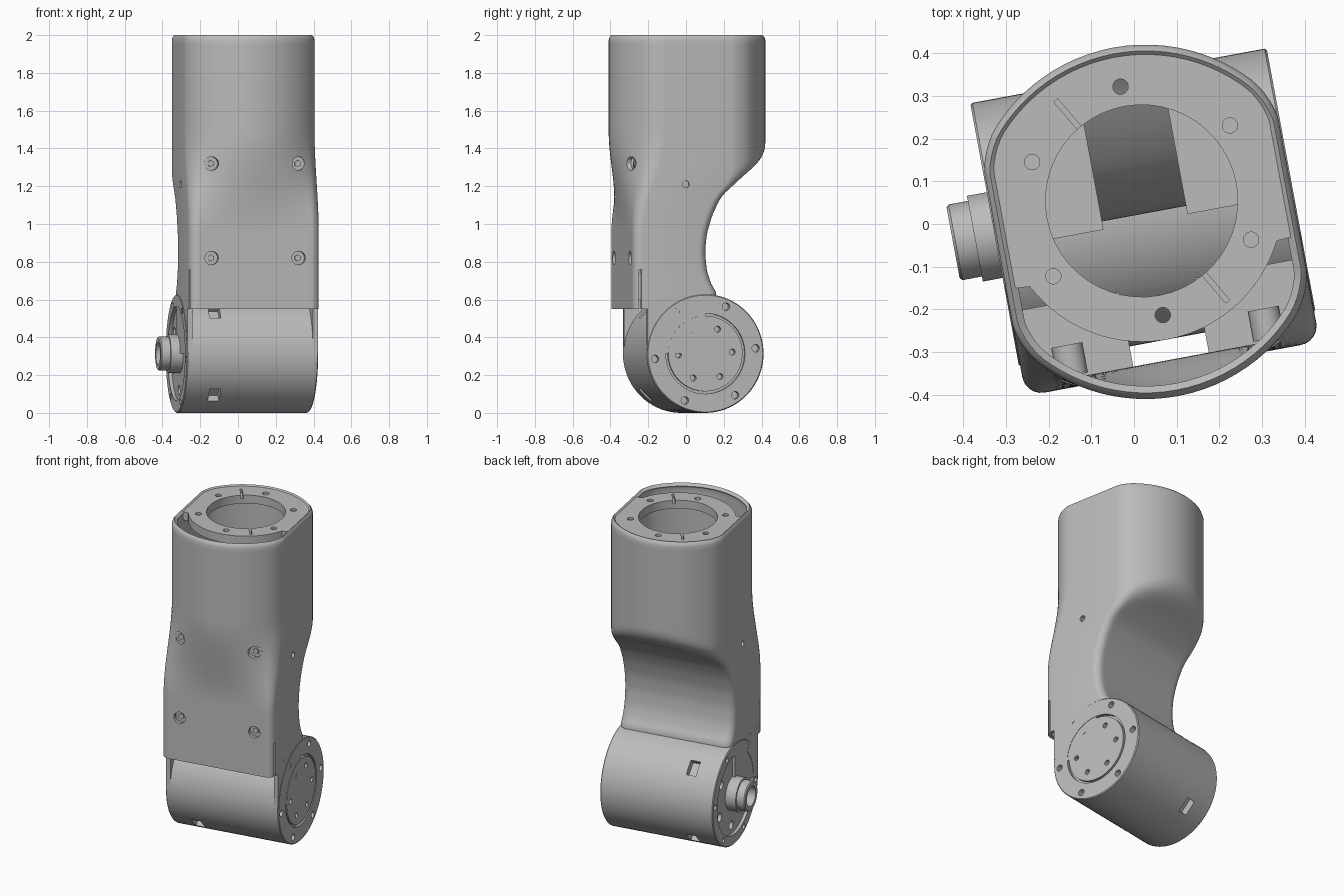
import bpy, bmesh, math
from mathutils import Matrix, Vector

if "Cube" in bpy.data.objects:
    bpy.data.objects.remove(bpy.data.objects["Cube"])

grey = bpy.data.materials.new("machined grey")
grey.use_nodes = True
grey.diffuse_color = (0.5, 0.5, 0.5, 1)
grey.node_tree.nodes["Principled BSDF"].inputs["Base Color"].default_value = (0.5, 0.5, 0.5, 1)

TURN = math.radians(10.5)      # whole link is turned about z
OFFSET = (0.027, 0.005, 0)
HALF, R_TOP = 0.35, 0.415      # half width between flat sides, barrel radius
R_JOINT = 0.314
AXIS = Vector((0, 0.034, R_JOINT))


def make(name, bm):
    mesh = bpy.data.meshes.new(name)
    bm.to_mesh(mesh)
    bm.free()
    mesh.materials.append(grey)
    ob = bpy.data.objects.new(name, mesh)
    ob.location = OFFSET
    ob.rotation_euler = (0, 0, TURN)
    bpy.context.collection.objects.link(ob)
    return ob


def activate(ob):
    bpy.ops.object.select_all(action='DESELECT')
    ob.select_set(True)
    bpy.context.view_layer.objects.active = ob


def finish(ob, cutter_bm=None):
    activate(ob)
    if cutter_bm:
        cutter = make("cutter", cutter_bm)
        cutter.hide_render = True
        mod = ob.modifiers.new("cut", 'BOOLEAN')
        mod.operation, mod.solver, mod.object = 'DIFFERENCE', 'EXACT', cutter
        bpy.context.view_layer.update()
        bpy.ops.object.modifier_apply(modifier="cut")
        bpy.data.objects.remove(cutter)
    bpy.ops.object.shade_smooth_by_angle(angle=math.radians(32))


def add_box(bm, lo, hi, frame=Matrix()):
    lo, hi = Vector(lo), Vector(hi)
    bmesh.ops.create_cube(bm, size=1, matrix=frame @ Matrix.Translation((lo + hi) / 2)
                          @ Matrix.Diagonal((*(hi - lo), 1)))


def add_rod(bm, start, end, r, seg=20):
    start, end = Vector(start), Vector(end)
    d = end - start
    bmesh.ops.create_cone(bm, cap_ends=True, segments=seg, radius1=r, radius2=r, depth=d.length,
                          matrix=Matrix.Translation((start + end) / 2)
                          @ d.to_track_quat('Z', 'Y').to_matrix().to_4x4())


def around(r, deg, x):
    a = math.radians(deg)
    return AXIS + Vector((x, r * math.cos(a), r * math.sin(a)))


# Housing: barrel at the top that blends to a flat front and a scooped back
SCOOP = [(0.5, 0.1), (0.64, 0.1), (0.68, 0.075), (0.75, 0.05), (0.85, 0.04), (0.95, 0.05),
         (1.05, 0.08), (1.15, 0.13), (1.22, 0.21), (1.27, 0.28), (1.33, 0.38), (1.42, 0.5), (1.6, 0.8), (2.1, 1)]


def scoop_at(z):
    for (z0, v0), (z1, v1) in zip(SCOOP, SCOOP[1:]):
        if z <= z1:
            return v0 + (v1 - v0) * (z - z0) / (z1 - z0)
    return 1


def fillet(w, r=0.045):
    d = min(HALF - abs(w), r)
    return r - math.sqrt(max(r * r - (r - d) ** 2, 0))


def front(w, z):
    t = min(max((1.5 - z) / 0.55, 0), 1)
    t = t * t * (3 - 2 * t)
    arc = -math.sqrt(R_TOP ** 2 - w * w)
    return arc + (-0.35 - arc) * t + fillet(w)


def back(w, z):
    arc = math.sqrt(R_TOP ** 2 - w * w)
    s = sum(scoop_at(z + k * 0.012) for k in range(-2, 3)) / 5 if z > 0.7 else scoop_at(z)
    k = 0.1
    h = max(k - abs(arc - s), 0) / k
    return min(arc, s) - h * h * k / 4 - fillet(w)


N = 36
ws = [-HALF * math.cos(math.pi * i / N) for i in range(N + 1)]
levels = [0.55 + 0.022 * i for i in range(50)] + [1.66, 1.8, 1.95, 1.975, 1.99, 2.0]
bm = bmesh.new()
rings = []
for z in levels:
    s = 1 - {1.99: 0.012, 2.0: 0.035}.get(z, 0)
    loop = [(w, front(w, z)) for w in ws] + [(w, back(w, z)) for w in reversed(ws)]
    rings.append([bm.verts.new((w * s, v * s, z)) for w, v in loop])
for a, b in zip(rings, rings[1:]):
    for i in range(len(a)):
        j = (i + 1) % len(a)
        bm.faces.new((a[i], a[j], b[j], b[i]))
housing = make("housing", bm)
activate(housing)
solid = housing.modifiers.new("wall", 'SOLIDIFY')
solid.thickness, solid.offset = 0.022, -1
bpy.ops.object.modifier_apply(modifier="wall")

cut = bmesh.new()
screws = bmesh.new()
for w in (-0.234, 0.234):
    for z in (0.82, 1.32):
        add_rod(cut, (w, -0.5, z), (w, -0.24, z), 0.036)
        add_rod(screws, (w, -0.322, z), (w, -0.25, z), 0.037)
        add_rod(screws, (w, -0.33, z), (w, -0.3, z), 0.018, 6)
add_rod(cut, (-0.5, -0.07, 1.21), (0.5, -0.07, 1.21), 0.018)
add_box(cut, (-0.5, -0.322, 0.5), (0.5, -0.31, 0.76))
finish(housing, cut)
finish(make("cover_screws", screws))

# Mounting flange: back half fills the barrel, front is a round lip
bm = bmesh.new()
outline = []
for i in range(53):
    a = math.radians(-14 + 4 * i)
    outline.append((max(-0.335, min(0.335, 0.4 * math.cos(a))), 0.4 * math.sin(a)))
for i in range(32):
    a = math.radians(207 + 126 * i / 31)
    outline.append((0.33 * math.cos(a), 0.05 + 0.33 * math.sin(a)))
face = bm.faces.new([bm.verts.new((x, y, 1.94)) for x, y in outline])
top = bmesh.ops.extrude_face_region(bm, geom=[face])["geom"]
bmesh.ops.translate(bm, vec=(0, 0, 0.052), verts=[g for g in top if isinstance(g, bmesh.types.BMVert)])
bmesh.ops.recalc_face_normals(bm, faces=bm.faces)
flange = make("mounting_flange", bm)
cut = bmesh.new()
add_rod(cut, (0, 0.05, 1.8), (0, 0.05, 2.1), 0.225, 48)
for i in range(6):
    a = math.radians(30 + 60 * i)
    x, y = 0.272 * math.cos(a), 0.05 + 0.272 * math.sin(a)
    add_rod(cut, (x, y, 1.9 if i in (1, 4) else 1.98), (x, y, 2.1), 0.018)
finish(flange, cut)
cut = bmesh.new()
for deg in (120, -60):
    frame = Matrix.Translation((0, 0.05, 0)) @ Matrix.Rotation(math.radians(deg), 4, 'Z')
    add_box(cut, (0.2, -0.006, 1.97), (0.31, 0.006, 2.1), frame)
finish(flange, cut)

# Joint drum: turned profile with a grooved face on one end, recess and hollow stub on the other
profile = [(0.353, 0), (0.353, 0.2), (0.335, 0.2), (0.335, 0.213), (0.353, 0.213), (0.353, 0.309),
           (0.348, R_JOINT), (-0.348, R_JOINT), (-0.353, 0.309), (-0.353, 0.25), (-0.335, 0.25),
           (-0.335, 0.102), (-0.4, 0.102), (-0.4, 0.09), (-0.446, 0.09), (-0.452, 0.084),
           (-0.452, 0.06), (-0.36, 0.06), (-0.36, 0)]
bm = bmesh.new()
verts = [bm.verts.new((x, 0, r)) for x, r in profile]
edges = [bm.edges.new(p) for p in zip(verts, verts[1:])]
bmesh.ops.spin(bm, geom=verts + edges, cent=(0, 0, 0), axis=(1, 0, 0), angle=math.tau, steps=72)
bmesh.ops.remove_doubles(bm, verts=bm.verts, dist=0.0005)
bmesh.ops.recalc_face_normals(bm, faces=bm.faces)
bmesh.ops.translate(bm, vec=AXIS, verts=bm.verts)
drum = make("joint_drum", bm)
cut = bmesh.new()
for i in range(6):
    add_rod(cut, around(0.145, 3 + 60 * i, 0.31), around(0.145, 3 + 60 * i, 0.4), 0.016)
    add_rod(cut, around(0.272, 6 + 60 * i, 0.31), around(0.272, 6 + 60 * i, 0.4), 0.02)
    add_rod(cut, around(0.28, 6 + 60 * i, -0.4), around(0.28, 6 + 60 * i, -0.31), 0.016)
    add_rod(cut, around(0.195, 36 + 60 * i, -0.4), around(0.195, 36 + 60 * i, -0.3), 0.026)
for i in range(4):
    frame = Matrix.Translation(AXIS) @ Matrix.Rotation(math.radians(45 + 90 * i), 4, 'X')
    add_box(cut, (-0.22, 0.27, -0.045), (-0.16, 0.4, 0.045), frame)
finish(drum, cut)

# Cheeks joining the housing sides to the drum, plus inner ledges and shelves
bm = bmesh.new()
inner = bmesh.new()
for s in (-1, 1):
    def pair(target, w0, w1, v0, v1, z0, z1):
        a, b = sorted((s * w0, s * w1))
        add_box(target, (a, v0, z0), (b, v1, z1))
    pair(bm, 0.325, 0.351, -0.278, 0.034, R_JOINT, 0.6)
    pair(inner, 0.09, 0.335, -0.335, -0.15, 0.6, 0.74)
    pair(inner, 0.1, 0.24, 0.0, 0.25, 1.34, 1.42)
finish(make("joint_cheeks", bm))
finish(make("inner_ledges", inner))
